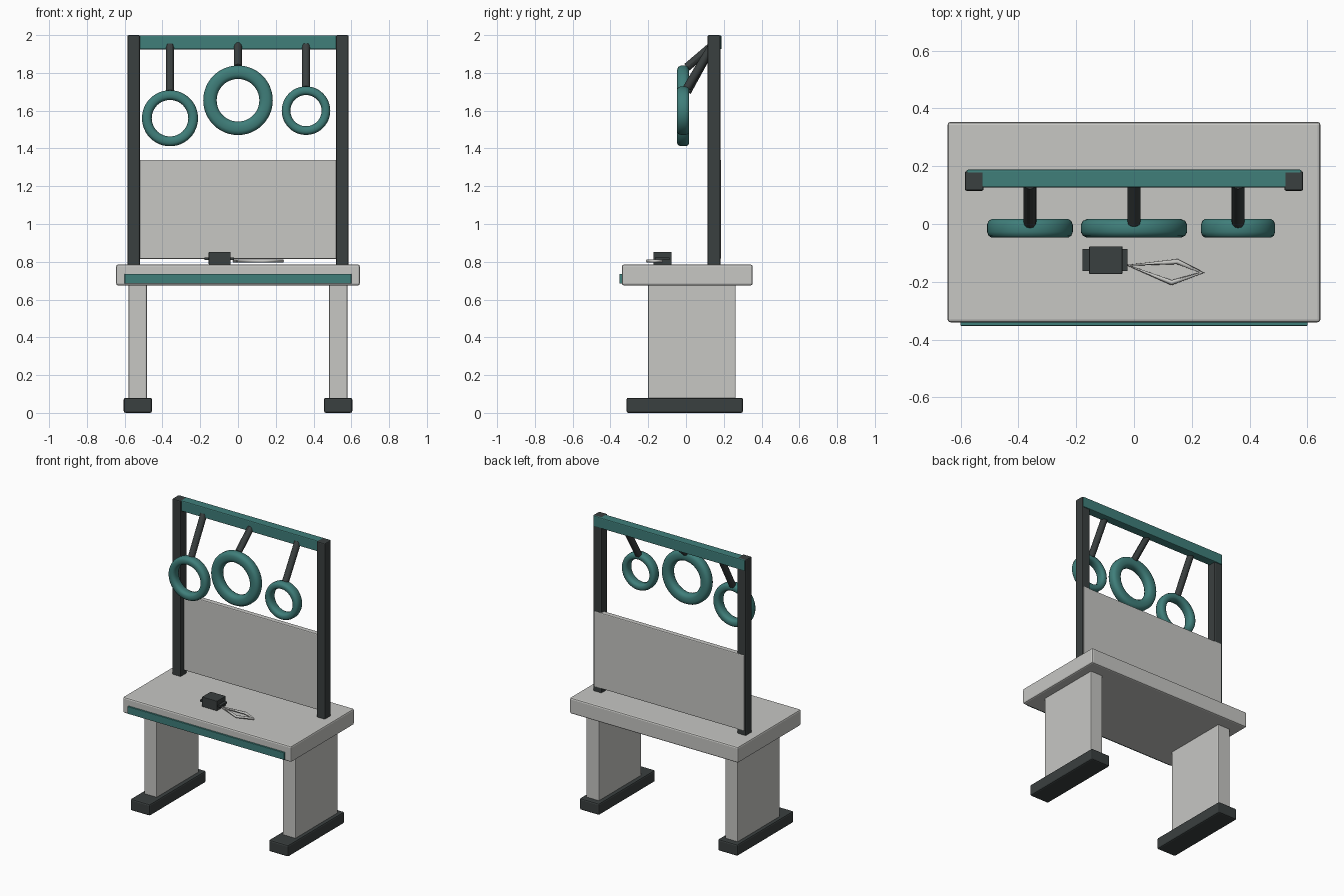
import bpy, math
from mathutils import Vector

if "Cube" in bpy.data.objects:
    bpy.data.objects.remove(bpy.data.objects["Cube"])


def material(name, rgb):
    m = bpy.data.materials.new(name)
    m.use_nodes = True
    m.diffuse_color = (*rgb, 1)
    m.node_tree.nodes["Principled BSDF"].inputs["Base Color"].default_value = (*rgb, 1)
    return m


GREY = material("warm grey", (0.57, 0.57, 0.55))
TEAL = material("teal", (0.05, 0.21, 0.195))
DARK = material("charcoal", (0.042, 0.05, 0.05))


def box(name, mat, x, y, z, bevel=0.006):
    """Bevelled box spanning the given (low, high) ranges."""
    spans = (x, y, z)
    bpy.ops.mesh.primitive_cube_add(size=1, location=[(a + b) / 2 for a, b in spans])
    o = bpy.context.object
    o.name = name
    o.scale = [b - a for a, b in spans]
    bpy.ops.object.transform_apply(location=False, rotation=False, scale=True)
    o.data.materials.append(mat)
    if bevel:
        mod = o.modifiers.new("edge", "BEVEL")
        mod.width = bevel
        mod.segments = 2
    return o


def ring(name, x, z, outer, inner, half_depth=0.033, around=48, section=12):
    """Upright ring with a softly squared cross-section."""
    mid, half = (outer + inner) / 2, (outer - inner) / 2
    verts, faces = [], []
    soft = lambda t: math.copysign(abs(t) ** 0.72, t)
    for i in range(around):
        a = math.tau * i / around
        for j in range(section):
            b = math.tau * (j + 0.5) / section
            r = mid + half * soft(math.cos(b))
            verts.append((r * math.cos(a), half_depth * soft(math.sin(b)), r * math.sin(a)))
            i2, j2 = (i + 1) % around, (j + 1) % section
            faces.append((i * section + j, i * section + j2,
                          i2 * section + j2, i2 * section + j))
    me = bpy.data.meshes.new(name)
    me.from_pydata(verts, [], faces)
    me.shade_smooth()
    me.materials.append(TEAL)
    o = bpy.data.objects.new(name, me)
    o.location = (x, -0.015, z)
    bpy.context.collection.objects.link(o)


def rod(name, start, end, radius):
    a, b = Vector(start), Vector(end)
    bpy.ops.mesh.primitive_cylinder_add(vertices=12, radius=radius, depth=(b - a).length,
                                        location=(a + b) / 2)
    o = bpy.context.object
    o.name = name
    o.rotation_euler = (b - a).to_track_quat("Z", "Y").to_euler()
    o.data.materials.append(DARK)
    bpy.ops.object.shade_smooth_by_angle()


# Table
box("table_top", GREY, (-0.645, 0.645), (-0.34, 0.353), (0.675, 0.785), 0.01)
box("front_strip", TEAL, (-0.6, 0.6), (-0.352, -0.33), (0.685, 0.735), 0.002)

# Legs, feet and posts on both sides
for side, s in (("left", 1), ("right", -1)):
    def span(a, b):
        return tuple(sorted((s * a, s * b)))
    box(side + "_leg", GREY, span(0.483, 0.58), (-0.2, 0.263), (0.07, 0.68))
    box(side + "_foot", DARK, span(0.455, 0.605), (-0.315, 0.302), (0, 0.08), 0.01)
    box(side + "_post", DARK, span(0.52, 0.585), (0.115, 0.182), (0.78, 2.0))

# Back frame
box("top_beam", TEAL, (-0.58, 0.58), (0.126, 0.188), (1.925, 1.999))
box("back_panel", GREY, (-0.575, 0.575), (0.15, 0.186), (0.815, 1.34))

# Hanging rings with their slanted arms
for name, x, z, outer, inner in (("right", -0.36, 1.56, 0.149, 0.096),
                                 ("middle", 0, 1.655, 0.185, 0.112),
                                 ("left", 0.36, 1.6, 0.129, 0.082)):
    ring(name + "_ring", x, z, outer, inner)
    rod(name + "_arm", (x, 0.14, 1.945), (x, 0.005, z + outer - 0.01), 0.022)

# Small clasp with a loop lying on the table
box("clasp_body", DARK, (-0.155, -0.04), (-0.173, -0.077), (0.785, 0.853), 0.003)
box("clasp_plate", DARK, (-0.178, -0.022), (-0.163, -0.087), (0.81, 0.822), 0)

curve = bpy.data.curves.new("loop", "CURVE")
curve.dimensions = "3D"
curve.bevel_depth = 0.009
curve.bevel_resolution = 1
spline = curve.splines.new("POLY")
path = ((-0.02, -0.143), (0.15, -0.13), (0.235, -0.168), (0.13, -0.203))
spline.points.add(len(path) - 1)
for p, (x, y) in zip(spline.points, path):
    p.co = (x, y, 0.804, 1)
spline.use_cyclic_u = True
curve.materials.append(GREY)
loop = bpy.data.objects.new("clasp_loop", curve)
bpy.context.collection.objects.link(loop)
